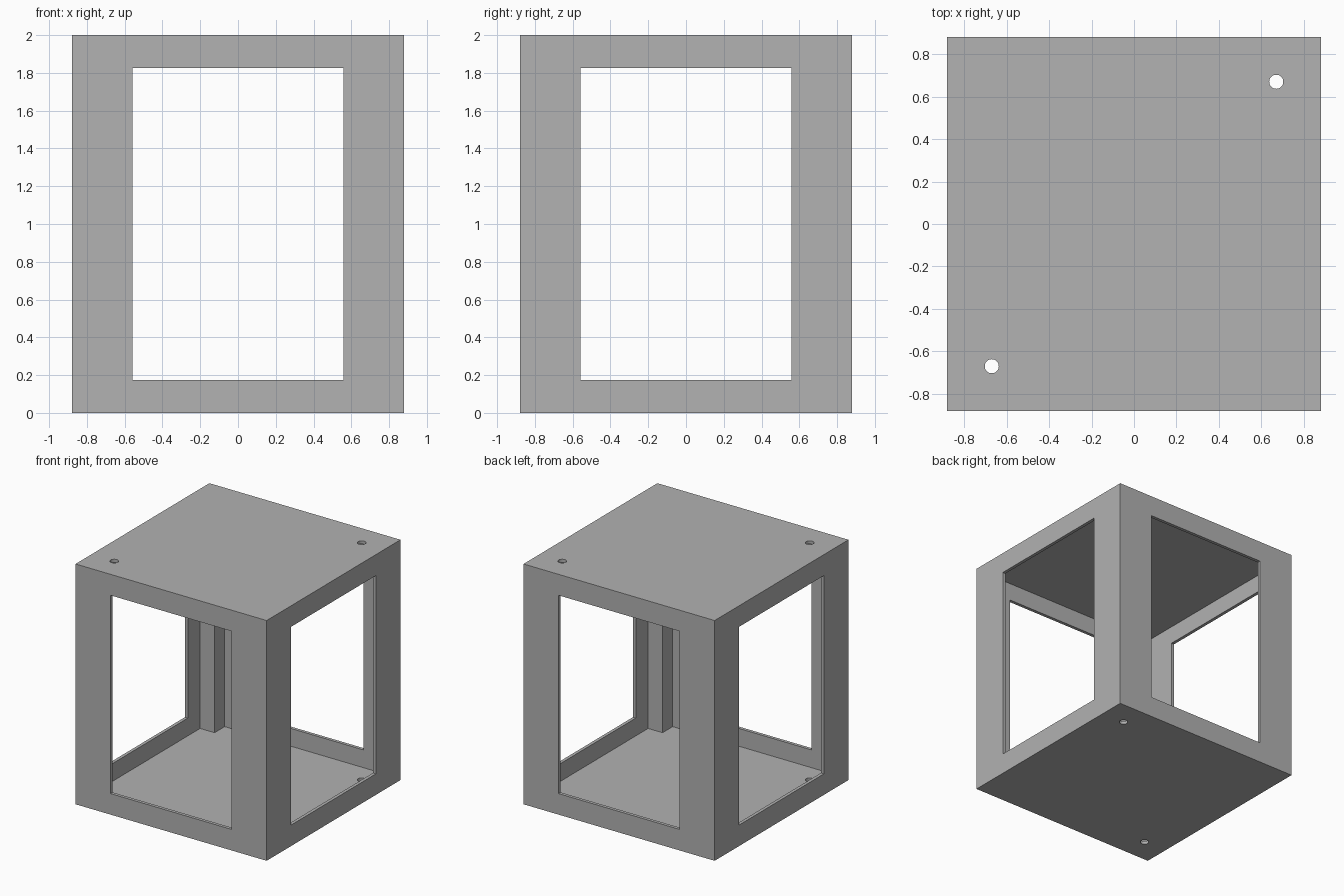
import bpy

cube = bpy.data.objects.get("Cube")
if cube:
    bpy.data.objects.remove(cube, do_unlink=True)

HALF, HEIGHT, WALL = 0.88, 2.0, 0.027
WINDOW_HALF, WINDOW_EDGE = 0.558, 0.175
POST_INNER = 0.72
HOLE_POS, HOLE_RADIUS = 0.67, 0.033

grey = bpy.data.materials.new("plain grey")
grey.use_nodes = True
colour = (0.445, 0.445, 0.445, 1)
grey.diffuse_color = colour
grey.node_tree.nodes["Principled BSDF"].inputs["Base Color"].default_value = colour


def box(name, low, high):
    """Box between two opposite corners."""
    centre = [(a + b) / 2 for a, b in zip(low, high)]
    bpy.ops.mesh.primitive_cube_add(size=1, location=centre)
    obj = bpy.context.object
    obj.name = name
    obj.scale = [b - a for a, b in zip(low, high)]
    bpy.ops.object.transform_apply(location=True, rotation=False, scale=True)
    obj.data.materials.append(grey)
    return obj


def cut(target, cutter):
    """Subtract the cutter for good and remove it."""
    cutter.hide_render = True
    mod = target.modifiers.new("cut", "BOOLEAN")
    mod.operation = "DIFFERENCE"
    mod.solver = "EXACT"
    mod.object = cutter
    bpy.ops.object.select_all(action="DESELECT")
    bpy.context.view_layer.objects.active = target
    target.select_set(True)
    bpy.ops.object.modifier_apply(modifier=mod.name)
    bpy.data.objects.remove(cutter, do_unlink=True)


# Hollow housing with a thin floor, roof and walls
housing = box("housing", (-HALF, -HALF, 0), (HALF, HALF, HEIGHT))
inner = HALF - WALL
cut(housing, box("cavity_cutter", (-inner, -inner, WALL), (inner, inner, HEIGHT - WALL)))

# Window openings through both pairs of walls
low, high = WINDOW_EDGE, HEIGHT - WINDOW_EDGE
w = WINDOW_HALF
cut(housing, box("window_cutter", (-w, -1, low), (w, 1, high)))
cut(housing, box("window_cutter", (-1, -w, low), (1, w, high)))

# Screw holes through roof and floor at two opposite corners
for side in (-1, 1):
    bpy.ops.mesh.primitive_cylinder_add(
        vertices=32, radius=HOLE_RADIUS, depth=HEIGHT + 1,
        location=(side * HOLE_POS, side * HOLE_POS, HEIGHT / 2))
    hole = bpy.context.object
    hole.data.materials.append(grey)
    cut(housing, hole)

# Square posts in the other two corners, set slightly into the walls
sink = WALL / 2
outer = HALF - sink
for side, name in ((-1, "back_right_post"), (1, "front_left_post")):
    xs = sorted((side * POST_INNER, side * outer))
    ys = sorted((-side * POST_INNER, -side * outer))
    box(name, (xs[0], ys[0], sink), (xs[1], ys[1], HEIGHT - sink))
